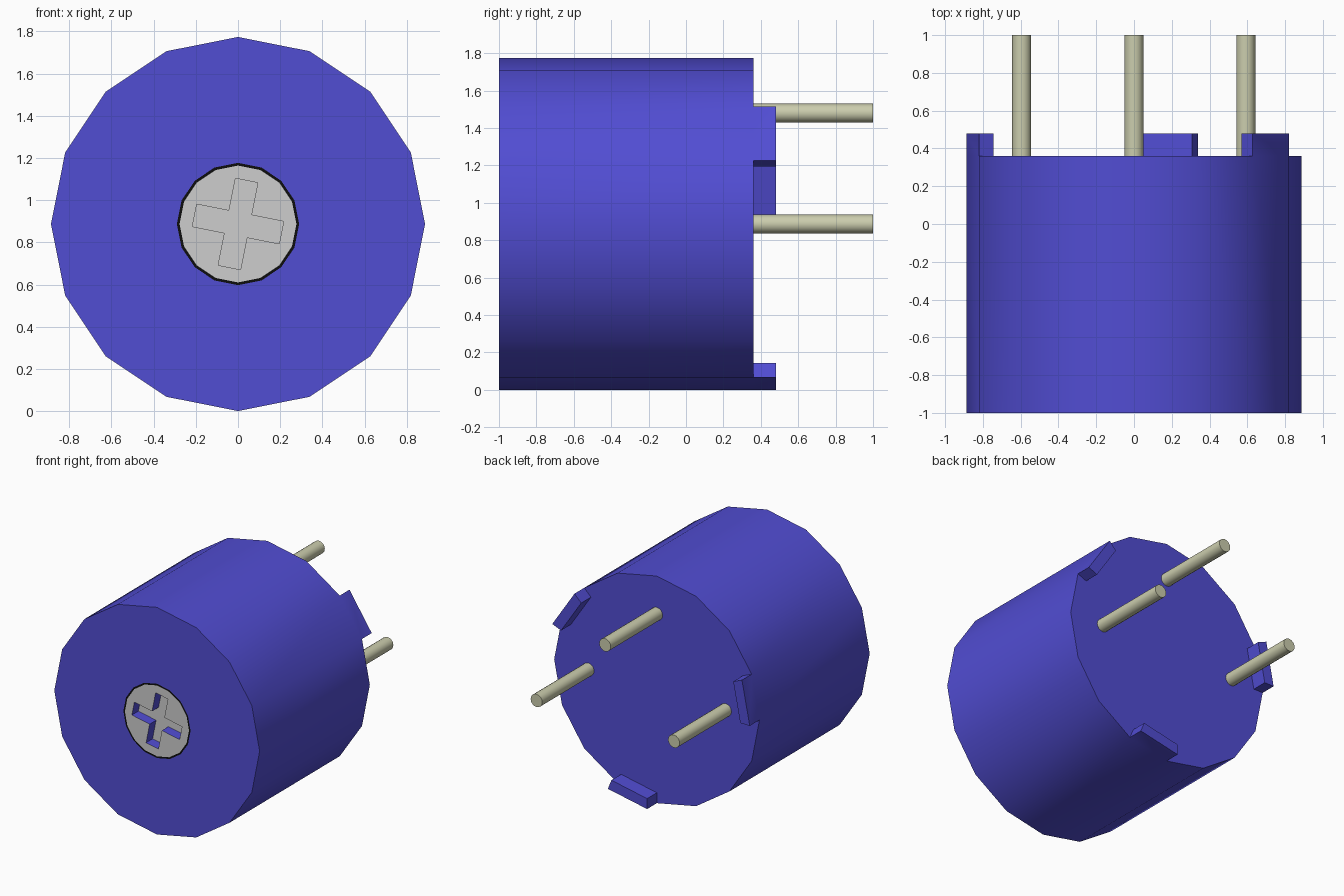
import bpy, bmesh
from math import sin, cos, pi, radians, hypot
from mathutils import Matrix, Vector

cube = bpy.data.objects.get("Cube")
if cube:
    bpy.data.objects.remove(cube, do_unlink=True)

SIDES = 16
R = 0.887          # body radius, also height of the axis
FRONT, BACK, TAB, PIN_END = -1.0, 0.36, 0.48, 1.0


def material(name, rgb):
    m = bpy.data.materials.new(name)
    m.use_nodes = True
    col = (*rgb, 1.0)
    m.diffuse_color = col
    m.node_tree.nodes["Principled BSDF"].inputs["Base Color"].default_value = col
    return m


blue = material("blue plastic", (0.083, 0.074, 0.65))
grey = material("screw grey", (0.61, 0.61, 0.61))
black = material("black gap", (0.004, 0.004, 0.004))
metal = material("pin metal", (0.60, 0.61, 0.42))
BLUE, GREY, BLACK = 0, 1, 2


def make_object(name, bm, mats):
    bmesh.ops.recalc_face_normals(bm, faces=bm.faces)
    me = bpy.data.meshes.new(name)
    bm.to_mesh(me)
    bm.free()
    for m in mats:
        me.materials.append(m)
    ob = bpy.data.objects.new(name, me)
    bpy.context.collection.objects.link(ob)
    return ob


# Body: rings along the y axis, with the screw head and its gap on the front
bm = bmesh.new()
profile = [(0.277, FRONT), (0.29, FRONT), (R, FRONT), (R, BACK), (R * 0.908, BACK)]
band_mats = [BLACK, BLUE, BLUE, BLUE]
angles = [2 * pi * k / SIDES for k in range(SIDES)]
rings = [[bm.verts.new((r * cos(a), y, R + r * sin(a))) for a in angles]
         for r, y in profile]
bands = []
for i, mat in enumerate(band_mats):
    band = []
    for k in range(SIDES):
        n = (k + 1) % SIDES
        f = bm.faces.new((rings[i][k], rings[i][n], rings[i + 1][n], rings[i + 1][k]))
        f.material_index = mat
        band.append(f)
    bands.append(band)
bm.faces.new(rings[0]).material_index = GREY
bm.faces.new(rings[-1])
bmesh.ops.recalc_face_normals(bm, faces=bm.faces)

# Three locating tabs raised from the rim of the back
tabs = bmesh.ops.extrude_discrete_faces(bm, faces=[bands[3][k] for k in (1, 7, 12)])
for f in tabs["faces"]:
    bmesh.ops.translate(bm, verts=f.verts[:], vec=(0, TAB - BACK, 0))

# Smooth shading on the outer wall only
for f in bm.faces:
    f.smooth = all(hypot(v.co.x, v.co.z - R) > R - 0.001 for v in f.verts)
body = make_object("body", bm, [blue, grey, black])

# Cross-shaped screw slot, with grey floor and blue walls
arm, half = 0.21, 0.054
corner = [(arm, -half), (arm, half), (half, half)]
bm = bmesh.new()
outline = []
for q in range(4):
    turn = Matrix.Rotation(q * pi / 2 - radians(11.25), 2)
    for p in corner:
        v = turn @ Vector(p)
        outline.append(bm.verts.new((v.x, FRONT + 0.08, R + v.y)))
floor = bm.faces.new(outline)
res = bmesh.ops.extrude_face_region(bm, geom=[floor], use_keep_orig=True)
moved = [g for g in res["geom"] if isinstance(g, bmesh.types.BMVert)]
bmesh.ops.translate(bm, verts=moved, vec=(0, -0.15, 0))
for f in bm.faces:
    f.material_index = GREY if len(f.verts) > 4 else BLUE
cutter = make_object("slot_cutter", bm, [blue, grey, black])
cutter.hide_render = True
cutter.hide_set(True)
cut = body.modifiers.new("slot", "BOOLEAN")
cut.operation = "DIFFERENCE"
cut.solver = "EXACT"
cut.object = cutter

# Three contact pins on the back
for name, x, z in (("left_pin", 0.592, R), ("right_pin", -0.595, R), ("top_pin", 0, 1.48)):
    bm = bmesh.new()
    length = PIN_END - BACK + 0.02
    place = Matrix.Translation((x, PIN_END - length / 2, z)) @ Matrix.Rotation(pi / 2, 4, "X")
    bmesh.ops.create_cone(bm, cap_ends=True, segments=16, radius1=0.05, radius2=0.05,
                          depth=length, matrix=place)
    for f in bm.faces:
        f.smooth = len(f.verts) == 4
    make_object(name, bm, [metal])
